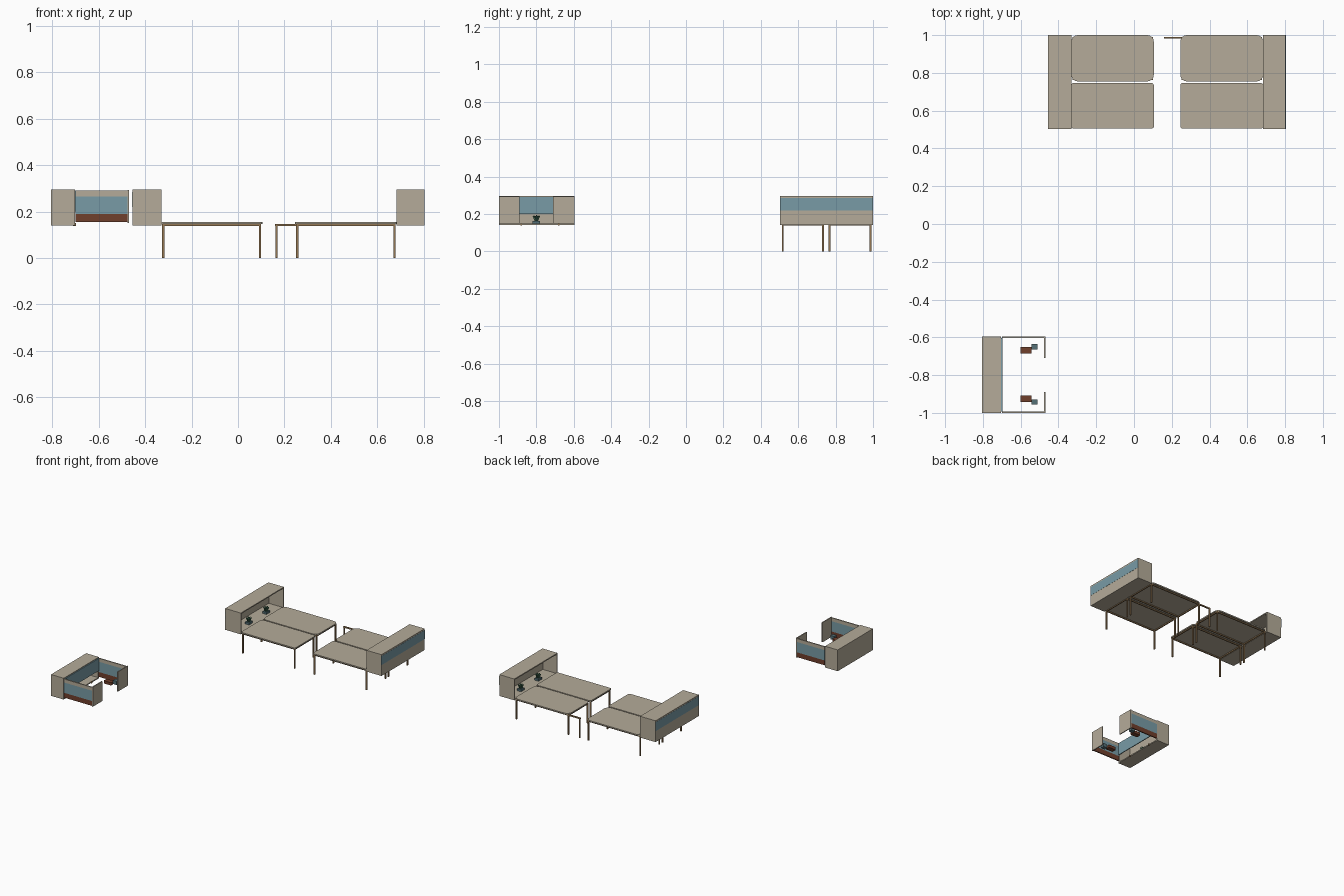
import bpy, bmesh, math
from mathutils import Matrix

if "Cube" in bpy.data.objects:
    bpy.data.objects.remove(bpy.data.objects["Cube"])


def mat(name, r, g, b):
    m = bpy.data.materials.new(name)
    m.diffuse_color = (r, g, b, 1)
    m.use_nodes = True
    m.node_tree.nodes["Principled BSDF"].inputs["Base Color"].default_value = m.diffuse_color
    return m


BEIGE = mat("warm beige", 0.46, 0.41, 0.32)
BLUE = mat("dusty blue", 0.19, 0.33, 0.38)
BROWN = mat("red brown", 0.16, 0.05, 0.025)
TAN = mat("tan metal", 0.30, 0.19, 0.09)
GREEN = mat("leaf green", 0.05, 0.14, 0.08)
SLATE = mat("slate teal", 0.09, 0.16, 0.18)


def finish(name, bm, material):
    me = bpy.data.meshes.new(name)
    bmesh.ops.recalc_face_normals(bm, faces=bm.faces)
    bm.to_mesh(me)
    bm.free()
    ob = bpy.data.objects.new(name, me)
    me.materials.append(material)
    bpy.context.collection.objects.link(ob)
    return ob


def box(name, x, y, z, material, radius=0):
    """Box from (min, max) ranges, with optional rounded vertical edges."""
    bm = bmesh.new()
    bmesh.ops.create_cube(bm, size=1)
    for v in bm.verts:
        v.co = [r[0] + (c + 0.5) * (r[1] - r[0]) for c, r in zip(v.co, (x, y, z))]
    if radius:
        upright = [e for e in bm.edges if abs(e.verts[0].co.z - e.verts[1].co.z) > 1e-4]
        bmesh.ops.bevel(bm, geom=upright, offset=radius, segments=4, profile=0.5, affect='EDGES')
    return finish(name, bm, material)


def around(c, w):
    return (c - w / 2, c + w / 2)


def plant(x, y, z):
    # square pot with a fan of pointed leaves
    box("plant_pot", around(x, 0.032), around(y, 0.04), (z, z + 0.015), SLATE)
    bm = bmesh.new()
    for i in range(7):
        tilt = 0 if i == 0 else 0.55
        m = (Matrix.Translation((x, y, z + 0.013)) @ Matrix.Rotation(i * math.tau / 6, 4, 'Z')
             @ Matrix.Rotation(tilt, 4, 'X') @ Matrix.Translation((0, 0, 0.017)))
        bmesh.ops.create_cone(bm, cap_ends=True, segments=5, radius1=0.010,
                              radius2=0.003, depth=0.034, matrix=m)
    finish("plant_leaves", bm, GREEN)


def cabinet(outer, inner, y0, y1, z0, z1, band):
    # open niche: floor, top, two ends and a back on the outer side
    t = 0.008
    s = 1 if inner > outer else -1
    x = (min(outer, inner), max(outer, inner))
    box("cabinet_floor", x, (y0, y1), (z0, z0 + t), BEIGE)
    box("cabinet_top", x, (y0, y1), (z1 - t, z1), BEIGE)
    for ya, yb in ((y0, y0 + t), (y1 - t, y1)):
        box("cabinet_end", x, (ya, yb), (z0 + t, z1 - t), BEIGE)
    back = sorted((outer, outer + s * t))
    box("cabinet_back", back, (y0 + t, y1 - t), (z0 + t, z1 - t), BEIGE)
    if band:
        plate = sorted((outer - s * 0.001, outer + s * 0.002))
        box("cabinet_blue_band", plate, (y0, y1), (0.22, 0.285), BLUE)


# ---- large group: two mirrored workstations, each with a cabinet and two desks
def desk(x0, x1, y0, y1, radius):
    box("desktop", (x0, x1), (y0, y1), (0.146, 0.155), BEIGE, radius)
    lx, ly = (x0 + 0.010, x1 - 0.010), (y0 + 0.012, y1 - 0.014)
    for px in lx:
        for py in ly:
            box("desk_leg", around(px, 0.009), around(py, 0.009), (0, 0.148), TAN)
        box("desk_side_rail", around(px, 0.008), ly, (0.138, 0.146), TAN)
    for py in ly:
        box("desk_long_rail", lx, around(py, 0.008), (0.138, 0.146), TAN)


for outer, inner, dx0, dx1, px in ((-0.455, -0.33, -0.332, 0.105, -0.375),
                                   (0.803, 0.682, 0.245, 0.684, 0.728)):
    cabinet(outer, inner, 0.503, 1.0, 0.14, 0.295, True)
    desk(dx0, dx1, 0.505, 0.746, 0.012)
    desk(dx0, dx1, 0.755, 1.0, 0.035)
    for py in (0.66, 0.86):
        plant(px, py, 0.148)

# link bracket between the workstations
box("bracket_beam", (0.16, 0.255), around(0.986, 0.009), (0.138, 0.147), TAN)
box("bracket_leg", around(0.165, 0.009), around(0.986, 0.009), (0, 0.138), TAN)

# ---- small group: cabinet with a screened booth
cabinet(-0.805, -0.703, -1.0, -0.595, 0.14, 0.295, False)
plant(-0.75, -0.80, 0.148)
box("rear_screen", (-0.703, -0.697), (-0.992, -0.603), (0.20, 0.29), BLUE)
for ya, yb, ra, rb, fy, shelf, device in (
        (-1.0, -0.992, -1.0, -0.89, -0.88, -0.925, -0.942),
        (-0.603, -0.595, -0.71, -0.595, -0.68, -0.668, -0.650)):
    # side screen in three stacked bands
    for part, z, m in (("lower", (0.155, 0.19), BROWN), ("middle", (0.19, 0.265), BLUE),
                       ("upper", (0.265, 0.29), BEIGE)):
        box("side_screen_" + part, (-0.70, -0.476), (ya, yb), z, m)
    box("return_screen", (-0.476, -0.469), (ra, rb), (0.15, 0.293), BEIGE)
    box("screen_foot", (-0.71, -0.698), around(fy, 0.008), (0.138, 0.15), TAN)
    # small shelf with a device beside it
    box("shelf_block", (-0.602, -0.542), around(shelf, 0.036), (0.165, 0.185), BROWN, 0.006)
    box("shelf_device", (-0.542, -0.512), around(device, 0.028), (0.168, 0.195), SLATE)
